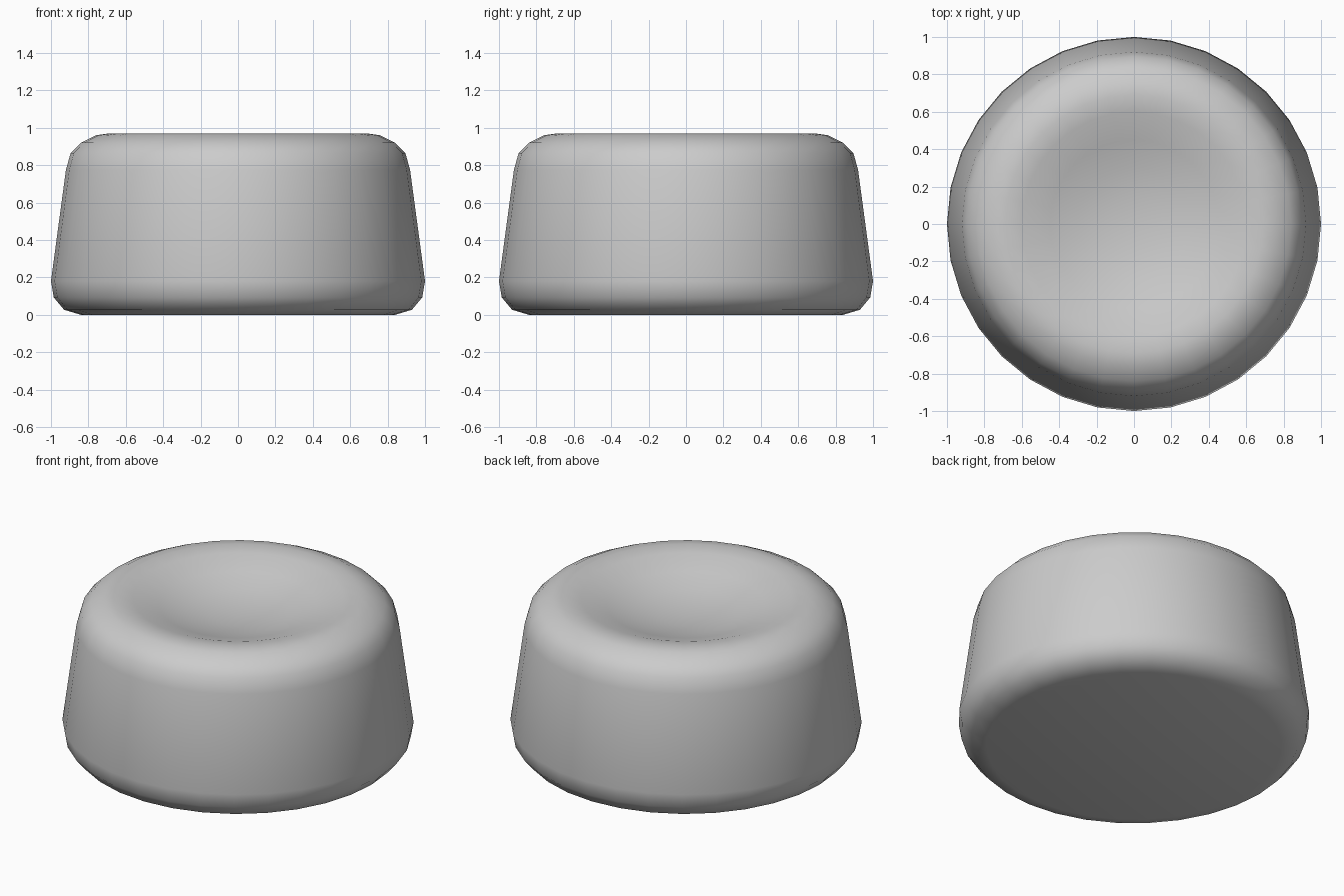
import bpy, bmesh, math

if "Cube" in bpy.data.objects:
    bpy.data.objects.remove(bpy.data.objects["Cube"])

SIDES = 32
# (radius, height) from the base edge, up the wall, over the rim into the dish
PROFILE = [(0.84, 0.0), (0.93, 0.027), (0.985, 0.093), (1.0, 0.18),
           (0.92, 0.775), (0.895, 0.865), (0.84, 0.92), (0.76, 0.96),
           (0.69, 0.97), (0.6, 0.957), (0.45, 0.908), (0.3, 0.865),
           (0.15, 0.843)]
DISH_CENTRE = 0.835

grey = bpy.data.materials.new("light_grey")
grey.diffuse_color = (0.6, 0.6, 0.6, 1)
grey.use_nodes = True
grey.node_tree.nodes["Principled BSDF"].inputs["Base Color"].default_value = grey.diffuse_color

# Knob body: rings joined by quads
bm = bmesh.new()
rings = []
for r, z in PROFILE:
    angles = [2 * math.pi * i / SIDES for i in range(SIDES)]
    rings.append([bm.verts.new((r * math.cos(a), r * math.sin(a), z)) for a in angles])
for low, high in zip(rings, rings[1:]):
    for i in range(SIDES):
        j = (i + 1) % SIDES
        bm.faces.new((low[i], low[j], high[j], high[i]))

# Flat base and centre of the dish
bm.faces.new(rings[0][::-1])
centre = bm.verts.new((0, 0, DISH_CENTRE))
for i in range(SIDES):
    bm.faces.new((rings[-1][i], rings[-1][(i + 1) % SIDES], centre))

for f in bm.faces:
    f.smooth = True
mesh = bpy.data.meshes.new("knob")
bm.to_mesh(mesh)
bm.free()
mesh.materials.append(grey)
knob = bpy.data.objects.new("dished_knob", mesh)
bpy.context.collection.objects.link(knob)
